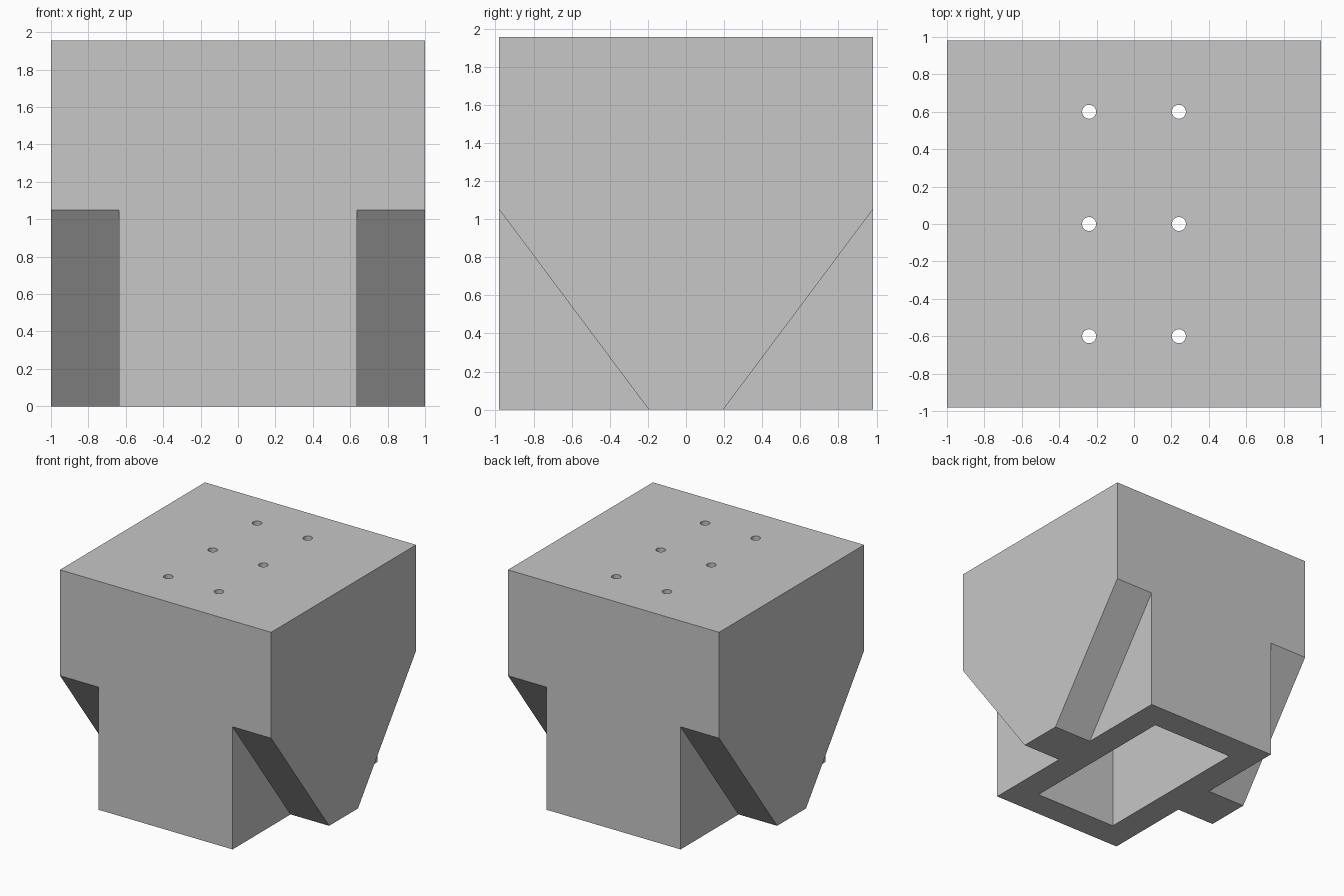
import bpy, bmesh
from math import radians
from mathutils import Matrix, Vector

if "Cube" in bpy.data.objects:
    bpy.data.objects.remove(bpy.data.objects["Cube"], do_unlink=True)

HALF_X, HALF_Y, HEIGHT = 1.0, 0.98, 1.956
CORE_X = 0.635      # half width of the full-depth core
FOOT_Y = 0.195      # half depth of the side feet at the ground
SLOPE_Z = 1.05      # height where the slopes meet the walls
WALL = 0.24

grey = bpy.data.materials.new("plain grey")
grey.use_nodes = True
grey.diffuse_color = (0.57, 0.57, 0.57, 1)
grey.node_tree.nodes["Principled BSDF"].inputs["Base Color"].default_value = (0.57, 0.57, 0.57, 1)


def make_object(name, bm):
    bmesh.ops.recalc_face_normals(bm, faces=bm.faces)
    mesh = bpy.data.meshes.new(name)
    bm.to_mesh(mesh)
    bm.free()
    mesh.materials.append(grey)
    obj = bpy.data.objects.new(name, mesh)
    bpy.context.collection.objects.link(obj)
    return obj


def box(name, half_x, half_y, z0, z1):
    bm = bmesh.new()
    bmesh.ops.create_cube(bm, size=1, matrix=Matrix.Translation((0, 0, (z0 + z1) / 2))
                          @ Matrix.Diagonal((2 * half_x, 2 * half_y, z1 - z0, 1)))
    return make_object(name, bm)


def corner_wedge(name, sx, sy):
    # Triangular prism below the sloped line, reaching past the outside walls
    slope = (SLOPE_Z / (HALF_Y - FOOT_Y))
    inner, outer = FOOT_Y - 0.15, HALF_Y + 0.15
    low, high = -0.15 * slope, SLOPE_Z + 0.15 * slope
    bm = bmesh.new()
    verts = [bm.verts.new((sx * CORE_X, sy * y, z))
             for y, z in ((inner, low), (outer, low), (outer, high))]
    face = bm.faces.new(verts)
    ext = bmesh.ops.extrude_face_region(bm, geom=[face])
    moved = [v for v in ext["geom"] if isinstance(v, bmesh.types.BMVert)]
    bmesh.ops.translate(bm, verts=moved, vec=Vector((sx * 0.5, 0, 0)))
    return make_object(name, bm)


def drill(name, x, y):
    bm = bmesh.new()
    bmesh.ops.create_cone(bm, cap_ends=True, segments=32, radius1=0.0375, radius2=0.0375,
                          depth=0.6, matrix=Matrix.Translation((x, y, HEIGHT - 0.15)))
    return make_object(name, bm)


# Solid block
body = box("bracket_body", HALF_X, HALF_Y, 0, HEIGHT)

# Sloped corners, socket open at the bottom, and screw holes through the top
cutters = [corner_wedge("corner_cutter", sx, sy) for sx in (-1, 1) for sy in (-1, 1)]
cutters.append(box("socket_cutter", CORE_X - WALL, HALF_Y - WALL, -0.2, HEIGHT - WALL))
cutters += [drill("hole_cutter", x, y) for x in (-0.24, 0.24) for y in (-0.6, 0, 0.6)]

bpy.context.view_layer.objects.active = body
for cutter in cutters:
    mod = body.modifiers.new("cut", 'BOOLEAN')
    mod.operation = 'DIFFERENCE'
    mod.solver = 'EXACT'
    mod.object = cutter
    bpy.ops.object.modifier_apply(modifier=mod.name)
    bpy.data.objects.remove(cutter, do_unlink=True)

# Smooth only the hole walls; all other edges stay sharp
bpy.ops.object.select_all(action='DESELECT')
body.select_set(True)
bpy.ops.object.shade_smooth_by_angle(angle=radians(30))
